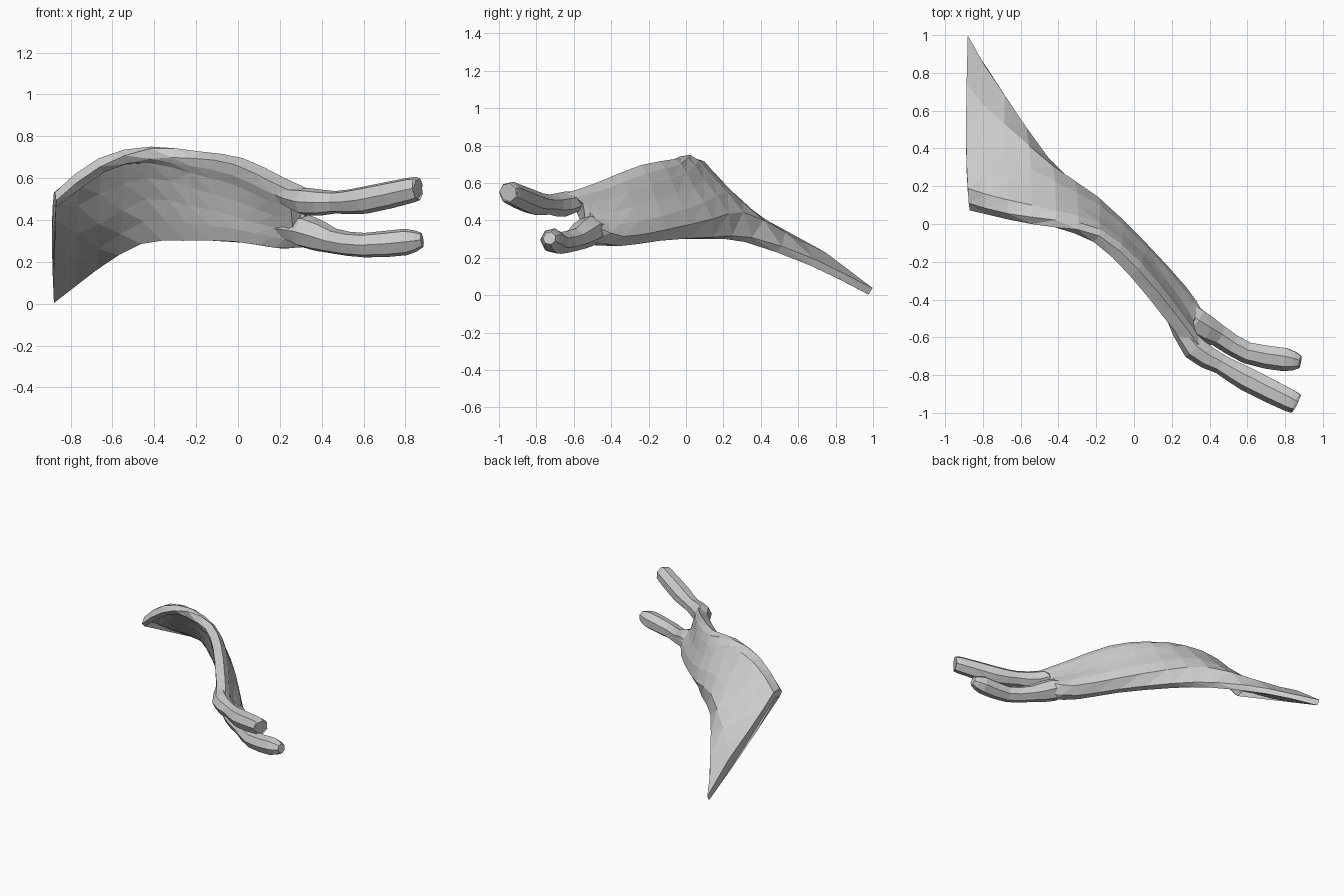
import bpy
import bmesh
import math
from mathutils import Vector

default_cube = bpy.data.objects.get("Cube")
if default_cube:
    bpy.data.objects.remove(default_cube, do_unlink=True)

grey = bpy.data.materials.new("pale grey")
grey.use_nodes = True
colour = (0.6, 0.6, 0.6, 1)
grey.diffuse_color = colour
grey.node_tree.nodes["Principled BSDF"].inputs["Base Color"].default_value = colour


def smooth_path(points, steps):
    """Catmull-Rom curve through points of any dimension."""
    points = [Vector(p) for p in points]
    padded = [points[0] * 2 - points[1], *points, points[-1] * 2 - points[-2]]
    path = []
    for before, start, end, after in zip(padded, padded[1:], padded[2:], padded[3:]):
        for step in range(steps):
            t = step / steps
            path.append(start + (end - before) * t / 2
                        + (before * 2 - start * 5 + end * 4 - after) * t * t / 2
                        + (start * 3 - before - end * 3 + after) * t ** 3 / 2)
    return path + [points[-1]]


def loft(name, rings):
    """Skin a list of equal closed rings and cap both ends."""
    bm = bmesh.new()
    loops = [[bm.verts.new(p) for p in ring] for ring in rings]
    count = len(loops[0])
    for first, second in zip(loops, loops[1:]):
        for i in range(count):
            j = (i + 1) % count
            bm.faces.new((first[i], first[j], second[j], second[i]))
    bm.faces.new(loops[0])
    bm.faces.new(loops[-1])
    bmesh.ops.triangulate(bm, faces=bm.faces[:])
    bmesh.ops.recalc_face_normals(bm, faces=bm.faces[:])
    mesh = bpy.data.meshes.new(name)
    bm.to_mesh(mesh)
    bm.free()
    mesh.materials.append(grey)
    obj = bpy.data.objects.new(name, mesh)
    bpy.context.collection.objects.link(obj)
    return obj


# Curved sheet: four points from upper to lower edge, and half thickness
stations = [
    ((-.87, .09, .475), (-.88, .18, .505), (-.89, .47, .325), (-.88, .985, .018), .035),
    ((-.65, .04, .64), (-.66, .11, .66), (-.67, .34, .405), (-.68, .67, .175), .035),
    ((-.42, -.015, .715), (-.42, .05, .70), (-.43, .18, .52), (-.46, .33, .295), .038),
    ((-.20, -.08, .71), (-.20, -.02, .64), (-.21, .05, .48), (-.25, .12, .305), .042),
    ((0, -.26, .68), (.02, -.21, .58), (.02, -.17, .42), (0, -.16, .295), .048),
    ((.19, -.49, .59), (.20, -.44, .50), (.21, -.39, .37), (.20, -.38, .265), .05),
    ((.32, -.66, .53), (.29, -.57, .48), (.28, -.51, .38), (.33, -.51, .28), .048),
]
# The concave side swells towards the lower edge
outer_swell = (.6, 1, 1, 1, 1, .9, .5)
inner_swell = (.7, .9, .8, .9, 1.4, 1.7, .7)

edges = [smooth_path([s[k] for s in stations], 2) for k in range(4)]
thickness = smooth_path([(s[4], 0) for s in stations], 2)
last = len(thickness) - 1
rings = []
for i, controls in enumerate(zip(*edges)):
    arc = smooth_path(controls, 2)
    sweep = edges[1][min(i + 1, last)] - edges[1][max(i - 1, 0)]
    outer, inner = [], []
    for k, point in enumerate(arc):
        tangent = arc[min(k + 1, len(arc) - 1)] - arc[max(k - 1, 0)]
        normal = tangent.cross(sweep).normalized()
        # Keep the open end in one plane
        if i == 0:
            normal.x = 0
            normal.normalize()
        offset = normal * thickness[i].x
        outer.append(point + offset * outer_swell[k])
        inner.append(point - offset * inner_swell[k])
    rings.append(outer + inner[::-1])
loft("curved_sheet", rings)


def prong(name, path, sides=7):
    """Faceted tube along x, y, z, radius points, with a blunt tip."""
    points = smooth_path(path, 2)
    rings = []
    for i, point in enumerate(points):
        direction = (points[min(i + 1, len(points) - 1)] - points[max(i - 1, 0)]).xyz
        side = direction.cross(Vector((0, 0, 1))).normalized()
        up = side.cross(direction).normalized()
        angles = [math.tau * k / sides for k in range(sides)]
        rings.append([point.xyz + (side * math.cos(a) + up * math.sin(a)) * point.w
                      for a in angles])
    return loft(name, rings)


# Two prongs growing out of the narrow end
prong("upper_prong", [(.18, -.46, .53, .025), (.32, -.655, .488, .068),
                      (.46, -.74, .485, .055), (.60, -.82, .495, .067),
                      (.83, -.935, .545, .062), (.86, -.95, .55, .05)])
prong("lower_prong", [(.18, -.385, .36, .025), (.32, -.515, .345, .082),
                      (.45, -.59, .30, .062), (.60, -.68, .28, .06),
                      (.80, -.715, .295, .065), (.88, -.73, .305, .035)])
